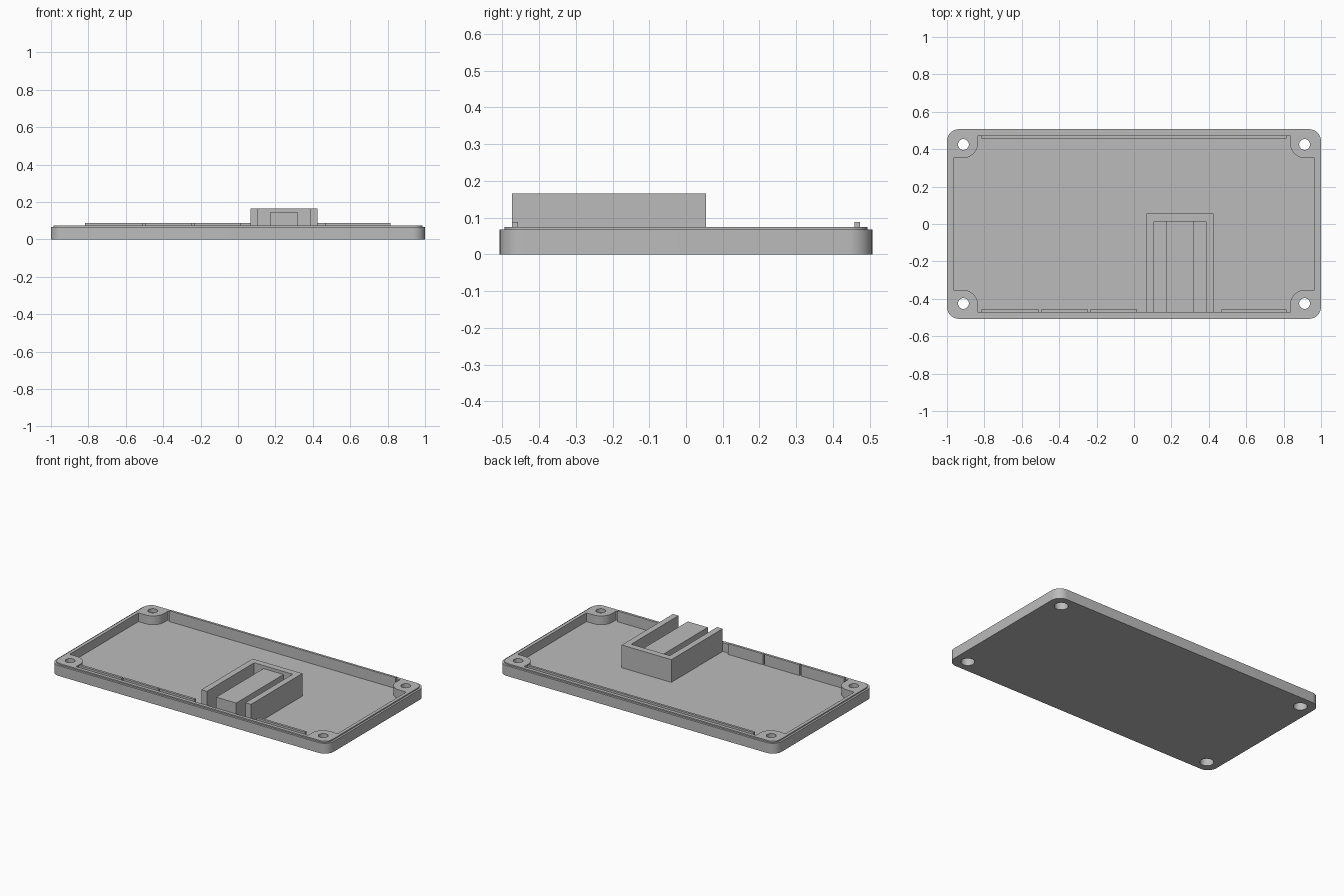
import bpy, bmesh
from math import sin, cos, pi, radians

if "Cube" in bpy.data.objects:
    bpy.data.objects.remove(bpy.data.objects["Cube"], do_unlink=True)

grey = bpy.data.materials.new("plain grey")
grey.use_nodes = True
grey.diffuse_color = (0.5, 0.5, 0.5, 1)
grey.node_tree.nodes["Principled BSDF"].inputs["Base Color"].default_value = (0.5, 0.5, 0.5, 1)

FLOOR, LEDGE, RIM = 0.018, 0.067, 0.075
WALL_X, WALL_Y = 0.965, 0.473      # inner faces of the tray walls


def arc(cx, cy, r, start, end, steps=10):
    return [(cx + r * cos(radians(start + (end - start) * i / steps)),
             cy + r * sin(radians(start + (end - start) * i / steps))) for i in range(steps + 1)]


def four_way(quarter):
    """Mirror a quarter outline into a full counter-clockwise loop."""
    left = [(-x, y) for x, y in reversed(quarter)]
    half = quarter + left
    return half + [(-x, -y) for x, y in half]


def rounded(hx, hy, r):
    return four_way(arc(hx - r, hy - r, r, 0, 90))


def loft(name, rings):
    """Closed solid through (outline, z) rings with equal point counts."""
    bm = bmesh.new()
    loops = [[bm.verts.new((x, y, z)) for x, y in pts] for pts, z in rings]
    n = len(loops[0])
    bm.faces.new(loops[0][::-1])
    bm.faces.new(loops[-1])
    for a, b in zip(loops, loops[1:]):
        for i in range(n):
            j = (i + 1) % n
            bm.faces.new((a[i], a[j], b[j], b[i]))
    bmesh.ops.recalc_face_normals(bm, faces=bm.faces)
    me = bpy.data.meshes.new(name)
    bm.to_mesh(me)
    bm.free()
    me.materials.append(grey)
    ob = bpy.data.objects.new(name, me)
    bpy.context.collection.objects.link(ob)
    return ob


def box(name, x0, x1, y0, y1, z1):
    outline = [(x0, y0), (x1, y0), (x1, y1), (x0, y1)]
    return loft(name, [(outline, FLOOR - 0.004), (outline, z1)])


def cut(target, cutter):
    mod = target.modifiers.new(cutter.name, 'BOOLEAN')
    mod.operation = 'DIFFERENCE'
    mod.solver = 'EXACT'
    mod.object = cutter
    bpy.context.view_layer.objects.active = target
    bpy.ops.object.modifier_apply(modifier=mod.name)
    bpy.data.objects.remove(cutter, do_unlink=True)


# Tray with a shallow stepped rim
outer = rounded(1.0, 0.507, 0.065)
inner = rounded(0.987, 0.494, 0.052)
tray = loft("tray", [(outer, 0), (outer, LEDGE), (inner, LEDGE), (inner, RIM)])

# Cavity that leaves a rounded boss in each corner
boss_x, boss_y, r = 0.835, 0.353, 0.078
cavity = four_way([(WALL_X, boss_y)] + arc(boss_x + r, boss_y + r, r, 270, 180)
                  + [(boss_x, WALL_Y)])
cut(tray, loft("cavity_cutter", [(cavity, FLOOR), (cavity, 0.2)]))

# Screw holes, wider from below for the screw heads
for sx in (-1, 1):
    for sy in (-1, 1):
        wide = arc(0.912 * sx, 0.425 * sy, 0.041, 0, 348.75, 31)
        slim = arc(0.912 * sx, 0.425 * sy, 0.029, 0, 348.75, 31)
        cut(tray, loft("screw_cutter", [(wide, -0.1), (wide, 0.05), (slim, 0.05), (slim, 0.2)]))

bpy.ops.object.select_all(action='DESELECT')
tray.select_set(True)
bpy.context.view_layer.objects.active = tray
bpy.ops.object.shade_smooth_by_angle(angle=radians(30))

# Locating rails standing just above the rim
RAIL = 0.0885
box("back_rail", -0.818, 0.815, 0.458, WALL_Y, RAIL)
for i, (x0, x1) in enumerate([(-0.818, -0.508), (-0.498, -0.246), (-0.236, 0.016), (0.465, 0.815)]):
    box(f"front_rail_{i + 1}", x0, x1, -WALL_Y, -0.457, RAIL)

# U-shaped holder, open to the front
front = -WALL_Y
holder = [(0.067, front), (0.107, front), (0.107, 0.014), (0.385, 0.014),
          (0.385, front), (0.425, front), (0.425, 0.055), (0.067, 0.055)]
loft("holder_wall", [(holder, FLOOR - 0.004), (holder, 0.166)])

# Raised support inside the holder
box("holder_support", 0.174, 0.318, front, 0.016, 0.146)
